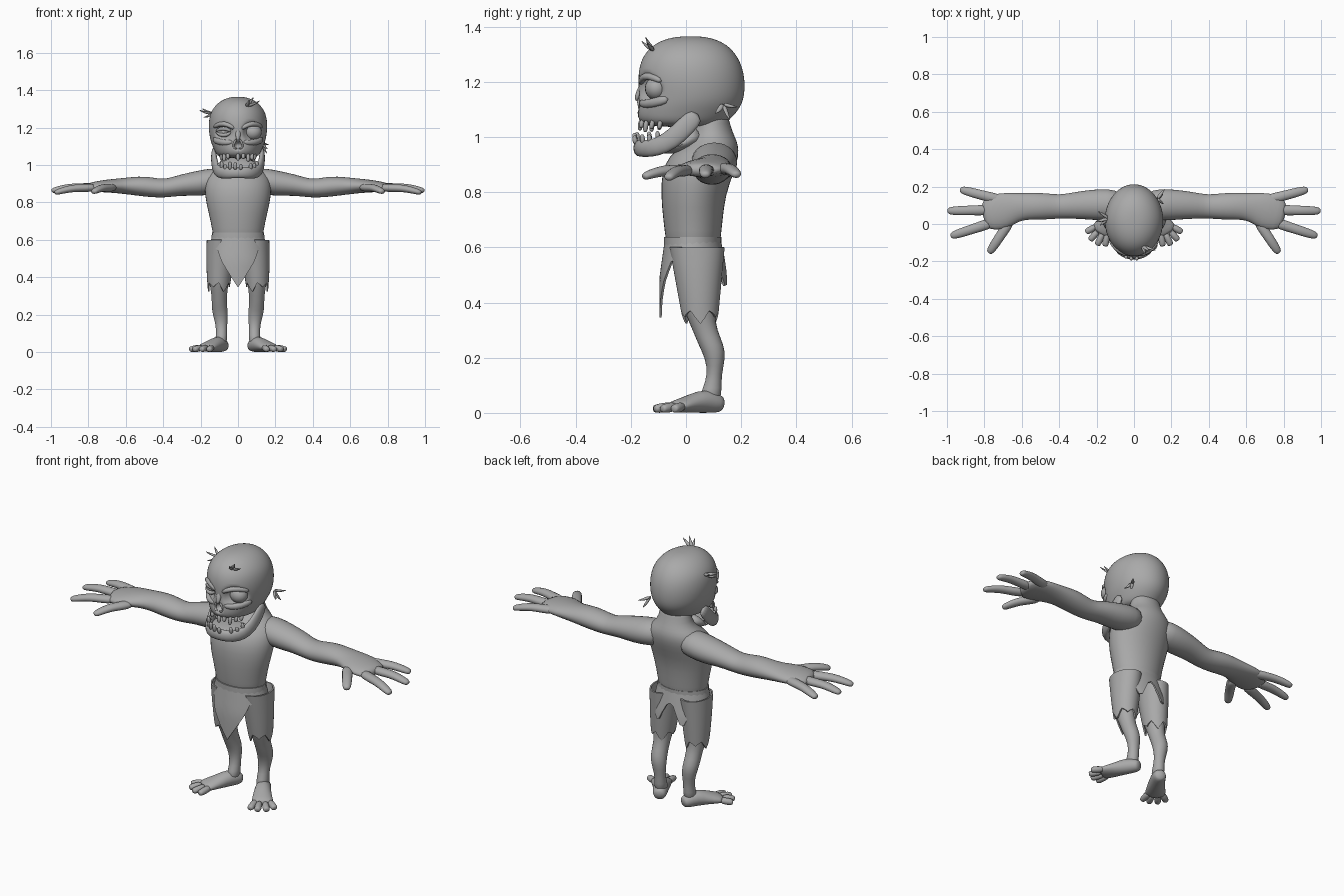
import bpy, bmesh, math
from mathutils import Vector

cube = bpy.data.objects.get("Cube")
if cube:
    bpy.data.objects.remove(cube)

grey = bpy.data.materials.new("plain_grey")
grey.use_nodes = True
COLOUR = (0.4, 0.4, 0.4, 1)
grey.diffuse_color = COLOUR
grey.node_tree.nodes["Principled BSDF"].inputs["Base Color"].default_value = COLOUR


def finish(bm, name, mirror=False, subdivide=0, thickness=0):
    """Turn a bmesh into a shaded object with its modifiers applied."""
    bmesh.ops.recalc_face_normals(bm, faces=bm.faces)
    mesh = bpy.data.meshes.new(name)
    bm.to_mesh(mesh)
    bm.free()
    mesh.materials.append(grey)
    ob = bpy.data.objects.new(name, mesh)
    bpy.context.collection.objects.link(ob)
    bpy.ops.object.select_all(action='DESELECT')
    ob.select_set(True)
    bpy.context.view_layer.objects.active = ob
    if thickness:
        ob.modifiers.new("Thickness", 'SOLIDIFY').thickness = thickness
    if subdivide:
        ob.modifiers.new("Smooth", 'SUBSURF').levels = subdivide
    if mirror:
        ob.modifiers.new("Mirror", 'MIRROR').use_mirror_merge = False
    for mod in list(ob.modifiers):
        bpy.ops.object.modifier_apply(modifier=mod.name)
    bpy.ops.object.shade_smooth_by_angle(angle=math.radians(45))
    return ob


def tube(name, rings, ref=(0, 0, 1), axis=None, sides=12, mirror=False, subdivide=1):
    """Loft elliptical rings (x, y, z, side radius, ref radius) along a path."""
    bm = bmesh.new()
    pts = [Vector(r[:3]) for r in rings]
    loops = []
    for i, r in enumerate(rings):
        t = Vector(axis) if axis else pts[min(i + 1, len(pts) - 1)] - pts[max(i - 1, 0)]
        u = t.cross(Vector(ref)).normalized()
        v = u.cross(t).normalized()
        turns = [math.tau * k / sides for k in range(sides)]
        loops.append([bm.verts.new(pts[i] + (u * math.cos(a) * r[3] + v * math.sin(a) * r[4]) * 1.04)
                      for a in turns])
    for a, b in zip(loops, loops[1:]):
        for k in range(sides):
            n = (k + 1) % sides
            bm.faces.new((a[k], a[n], b[n], b[k]))
    bm.faces.new(loops[0])
    bm.faces.new(loops[-1])
    return finish(bm, name, mirror, subdivide)


def stack(name, rows, sides=16, subdivide=1):
    """Loft level rings given as (z, half width, front y, back y)."""
    return tube(name, [(0, (f + b) / 2, z, w, (b - f) / 2) for z, w, f, b in rows],
                ref=(0, 1, 0), axis=(0, 0, 1), sides=sides, subdivide=subdivide)


def cloth(name, top, hem, shape, sides=48, rows=6, mirror=False):
    """Open ragged sleeve; shape(z) gives centre x, centre y, radius x, radius y."""
    bm = bmesh.new()
    loops = []
    for r in range(rows + 1):
        loop = []
        for k in range(sides):
            a = math.tau * k / sides
            z = top + (hem(k, a) - top) * r / rows
            cx, cy, rx, ry = shape(z)
            loop.append(bm.verts.new((cx + rx * math.sin(a), cy - ry * math.cos(a), z)))
        loops.append(loop)
    for a, b in zip(loops, loops[1:]):
        for k in range(sides):
            n = (k + 1) % sides
            bm.faces.new((a[k], a[n], b[n], b[k]))
    return finish(bm, name, mirror, thickness=0.008)


def ball(name, centre, size):
    bm = bmesh.new()
    bmesh.ops.create_uvsphere(bm, u_segments=20, v_segments=12, radius=1)
    bmesh.ops.scale(bm, vec=size, verts=bm.verts)
    bmesh.ops.translate(bm, vec=centre, verts=bm.verts)
    return finish(bm, name)


# Torso and neck
stack("torso", [
    (0.58, .12, -.06, .115), (0.62, .13, -.07, .122), (0.70, .142, -.08, .13),
    (0.79, .165, -.088, .14), (0.87, .175, -.085, .17), (0.93, .168, -.06, .188),
    (0.97, .135, -.01, .187), (1.00, .095, .02, .175), (1.05, .082, .03, .155),
    (1.10, .08, .03, .15)], sides=20)

# Skull, with sockets and nose hollow pushed in from the front
skull = stack("skull", [
    (1.035, .085, -.13, .12), (1.055, .112, -.165, .145), (1.085, .125, -.172, .175),
    (1.115, .138, -.168, .195), (1.15, .147, -.163, .206), (1.2, .153, -.168, .208),
    (1.25, .15, -.165, .2), (1.295, .136, -.15, .18), (1.335, .102, -.115, .145),
    (1.358, .06, -.065, .095), (1.365, .02, -.01, .045)], sides=24, subdivide=2)
for x, z, radius, depth in [(.075, 1.178, .055, .04), (-.075, 1.178, .05, .04), (0, 1.105, .026, .04)]:
    for v in skull.data.vertices:
        d = math.hypot(v.co.x - x, v.co.z - z) / radius
        if v.co.y < 0 and d < 1:
            v.co.y += depth * (1 - d * d)

# Eyes, lids, brows, cheekbones and nose
ball("left_eye", (.08, -.107, 1.176), (.047, .042, .043))
ball("right_eye", (-.077, -.108, 1.176), (.036, .032, .026))
for z, name in ((1.195, "upper_lid"), (1.158, "lower_lid")):
    tube(name, [(-.12, -.1, 1.178, .006, .006), (-.095, -.136, z, .012, .012),
                (-.06, -.146, z, .012, .012), (-.035, -.142, 1.178, .006, .006)], sides=8)
tube("brow", [(.014, -.163, 1.192, .012, .012), (.05, -.16, 1.216, .014, .014),
              (.095, -.135, 1.224, .014, .014), (.132, -.085, 1.2, .01, .012)], sides=8, mirror=True)
tube("cheekbone", [(.025, -.165, 1.125, .01, .012), (.06, -.153, 1.118, .014, .016),
                   (.1, -.122, 1.122, .016, .018), (.134, -.06, 1.14, .012, .018)], sides=8, mirror=True)
tube("nose_bridge", [(0, -.15, 1.2, .018, .012), (0, -.17, 1.165, .015, .012),
                     (0, -.182, 1.128, .01, .008)], ref=(0, 1, 0), sides=8)
tube("nostril_rim", [(.008, -.174, 1.138, .007, .008), (.026, -.165, 1.11, .007, .008),
                     (.024, -.166, 1.088, .007, .007), (.004, -.174, 1.088, .005, .005)],
     ref=(0, 1, 0), sides=8, mirror=True)

# Hanging jaw: a bowed bar with a thin floor
half = [(.128, .045, 1.085, .012, .03), (.13, .0, 1.04, .016, .036), (.122, -.05, .99, .018, .036),
        (.106, -.105, .962, .02, .033), (.072, -.15, .956, .02, .03), (.03, -.172, .96, .02, .03)]
tube("jaw", half + [(-x, y, z, a, b) for x, y, z, a, b in reversed(half)])
ball("jaw_floor", (0, -.06, .965), (.108, .108, .025))
tube("throat", [(0, -.05, .955, .1, .02), (0, .0, .98, .115, .035), (0, .06, 1.02, .1, .05)])

# Teeth set around each gum arc
for row, count, gum, length in (("upper", 9, 1.064, -.04), ("lower", 10, .972, .042)):
    for i in range(count):
        if (row, i) in (("upper", 3), ("lower", 6)):
            continue
        a = math.radians(-72 + 144 * i / (count - 1))
        low = row == "lower"
        x = (.105 if low else .092) * math.sin(a)
        y = -.06 - (.123 if low else .102) * math.cos(a)
        tip = length * (1 + .22 * math.sin(i * 2.3))
        tube(row + "_tooth", [(x, y, gum, .011, .01), (x, y - .004, gum + tip * .6, .013, .011),
                              (x, y - .006, gum + tip, .009, .008)], ref=(0, 1, 0), sides=6)

# Hair tufts: three curved spikes from each root
tufts = [((.045, -.118, 1.315), [(.04, -.03, .05), (.015, -.045, .035), (.075, -.025, .03)]),
         ((-.135, .03, 1.275), [(-.075, -.02, .02), (-.06, .04, .03), (-.05, -.04, -.02)]),
         ((.125, .135, 1.12), [(.04, .055, -.01), (.03, .025, -.06), (.035, -.03, -.035)])]
for root, spikes in tufts:
    for spike in spikes:
        p, s = Vector(root), Vector(spike)
        tube("hair_spike", [(*p, .013, .01), (*(p + s * .55 - Vector((0, 0, .006))), .01, .007),
                            (*(p + s), .001, .001)], ref=(.3, .5, .8), sides=6)

# Arms and hands
tube("arm", [
    (.06, .1, .92, .07, .06), (.14, .103, .913, .085, .07), (.22, .103, .9, .08, .066),
    (.3, .1, .893, .072, .056), (.37, .095, .878, .064, .049), (.42, .093, .875, .064, .05),
    (.5, .095, .886, .072, .054), (.57, .095, .888, .07, .047), (.63, .09, .888, .075, .04),
    (.7, .072, .888, .098, .034), (.76, .055, .884, .09, .028), (.81, .045, .878, .07, .022)],
    sides=14, mirror=True)
fingers = [((.7, .125, .886), (.93, .185, .868)), ((.76, .075, .88), (.997, .07, .868)),
           ((.75, .01, .88), (.98, -.065, .858)), ((.66, .02, .88), (.775, -.155, .862))]
for base, end in fingers:
    a, b = Vector(base), Vector(end)
    path = [(0, .032, .024, 0), (.35, .028, .022, .004), (.55, .027, .021, .008),
            (.75, .026, .019, .004), (.95, .022, .016, -.004), (1, .012, .01, -.008)]
    tube("finger", [(*(a.lerp(b, t) + Vector((0, 0, lift))), w, h) for t, w, h, lift in path],
         sides=8, mirror=True)

# Legs and feet
tube("leg", [
    (.09, .04, .58, .06, .08), (.098, .04, .46, .062, .075), (.102, .05, .36, .05, .053),
    (.1, .068, .3, .04, .044), (.1, .092, .245, .041, .046), (.094, .106, .2, .041, .037),
    (.088, .104, .14, .029, .025), (.088, .095, .09, .03, .034), (.09, .085, .04, .034, .042)],
    ref=(0, 1, 0), axis=(0, 0, 1), mirror=True)
tube("foot", [
    (.072, .135, .03, .025, .025), (.08, .115, .034, .036, .034), (.105, .07, .044, .04, .044),
    (.135, .02, .034, .046, .034), (.168, -.025, .025, .056, .024), (.185, -.052, .02, .05, .018)],
    mirror=True)
for base, end in [((.14, -.035), (.155, -.12)), ((.165, -.045), (.198, -.115)),
                  ((.19, -.035), (.237, -.088)), ((.2, -.01), (.258, -.045))]:
    a, b = Vector((*base, .024)), Vector((*end, .014))
    tube("toe", [(*a, .018, .018), (*a.lerp(b, .6), .019, .019), (*a.lerp(b, .9), .018, .016),
                 (*b, .012, .01)], sides=8, mirror=True)

# Ragged trousers
def trouser_shape(z):
    t = (.6 - z) / .27
    return .092 + .012 * t, .04 + .012 * t, .075 - .018 * t * t, .1 - .037 * t

cloth("trouser_leg", .6, lambda k, a: .335 + .035 * abs(k % 8 - 4) / 4 + .012 * math.sin(3 * a),
      trouser_shape, mirror=True)

# Torn loincloth with a long front point and shorter tails behind
def cloth_shape(z):
    t = (.635 - z) / .3
    flare = min(t * 2, 1)
    return 0, .024 + .012 * t, .136 + .034 * flare, .1 + .022 * flare + .01 * t

def loincloth_hem(k, a):
    jag = .05 * abs(k % 8 - 4) / 4
    front = min(a, math.tau - a)
    if front < .85:
        return .345 + .22 * front / .85
    tail = .075 * max(0, 1 - abs(front - 2.7) / .3)
    return .515 + jag - tail

cloth("loincloth", .635, loincloth_hem, cloth_shape)
tube("waistband", [(0, .024, .6, .137, .1), (0, .024, .638, .134, .1)],
     ref=(0, 1, 0), axis=(0, 0, 1), sides=24, subdivide=0)
